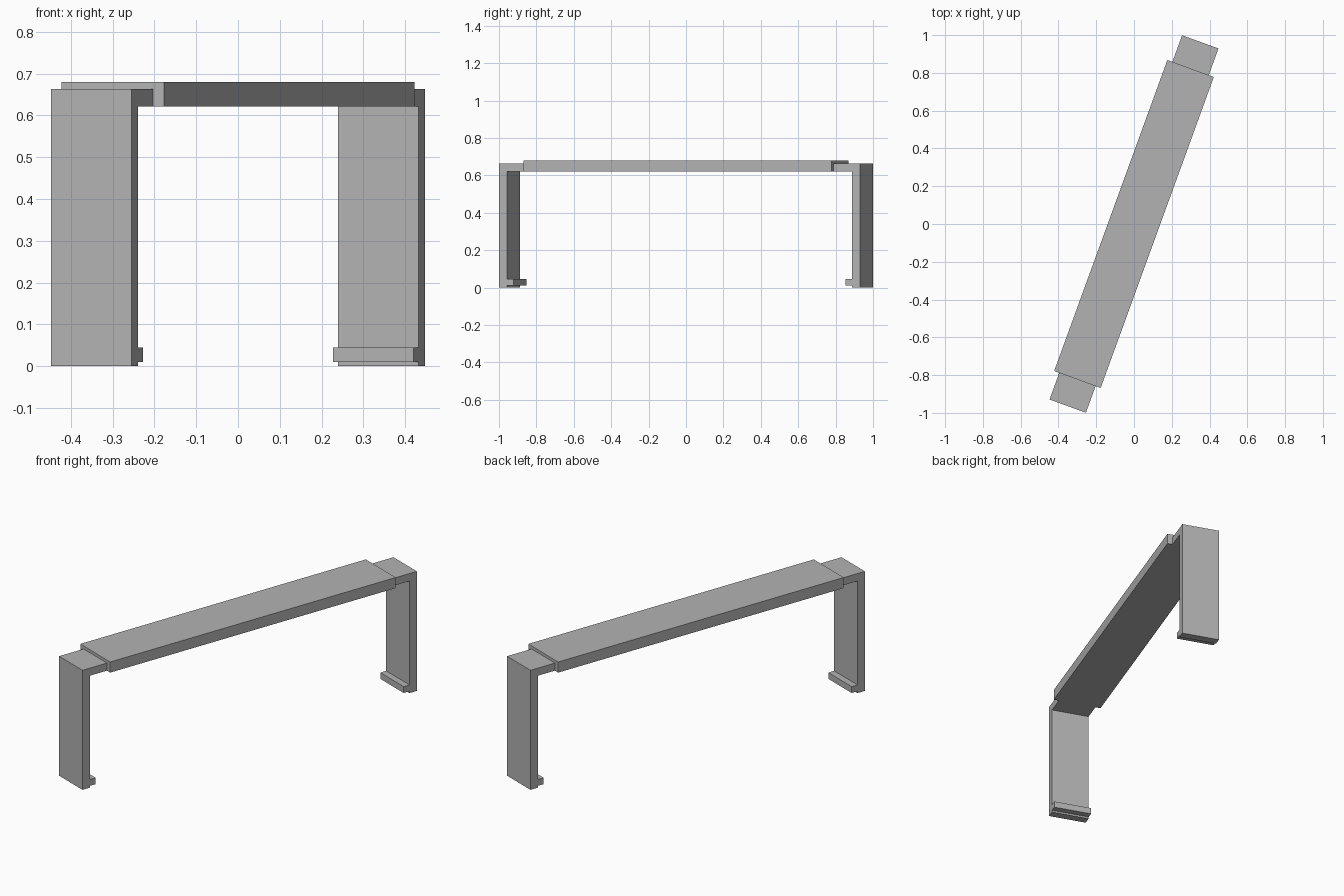
import bpy, bmesh
from math import radians
from mathutils import Matrix

cube = bpy.data.objects.get("Cube")
if cube:
    bpy.data.objects.remove(cube, do_unlink=True)

grey = bpy.data.materials.new("plain grey")
grey.use_nodes = True
colour = (0.45, 0.45, 0.45, 1)
grey.diffuse_color = colour
grey.node_tree.nodes["Principled BSDF"].inputs["Base Color"].default_value = colour

TURN = radians(70)      # the long axis runs diagonally across the floor
END = 1.026             # outer face of each leg
PLATE_END = 0.876       # end of the top plate


def extrude_profile(name, profile, half_width, turn):
    """Extrude a (length, height) outline across its width, then turn it."""
    bm = bmesh.new()
    outline = bm.faces.new([bm.verts.new((u, -half_width, z)) for u, z in profile])
    new = bmesh.ops.extrude_face_region(bm, geom=[outline])["geom"]
    verts = [v for v in new if isinstance(v, bmesh.types.BMVert)]
    bmesh.ops.translate(bm, verts=verts, vec=(0, 2 * half_width, 0))
    bmesh.ops.recalc_face_normals(bm, faces=bm.faces)
    bm.transform(Matrix.Rotation(turn, 4, "Z"))
    mesh = bpy.data.meshes.new(name)
    bm.to_mesh(mesh)
    bm.free()
    mesh.materials.append(grey)
    obj = bpy.data.objects.new(name, mesh)
    bpy.context.collection.objects.link(obj)


# Wide top plate
extrude_profile("top_plate",
                [(-PLATE_END, 0.621), (PLATE_END, 0.621),
                 (PLATE_END, 0.68), (-PLATE_END, 0.68)], 0.131, TURN)

# Bent leg: short arm into the plate, upright, and a small lip near the floor
INNER, LIP = END - 0.045, END - 0.081
bracket = [(END, 0), (END, 0.663), (PLATE_END, 0.663), (PLATE_END, 0.621),
           (INNER, 0.621), (INNER, 0.045), (LIP, 0.045), (LIP, 0.01),
           (INNER, 0.01), (INNER, 0)]
for name, extra in (("back_leg", 0), ("front_leg", 180)):
    extrude_profile(name, bracket, 0.1025, TURN + radians(extra))
